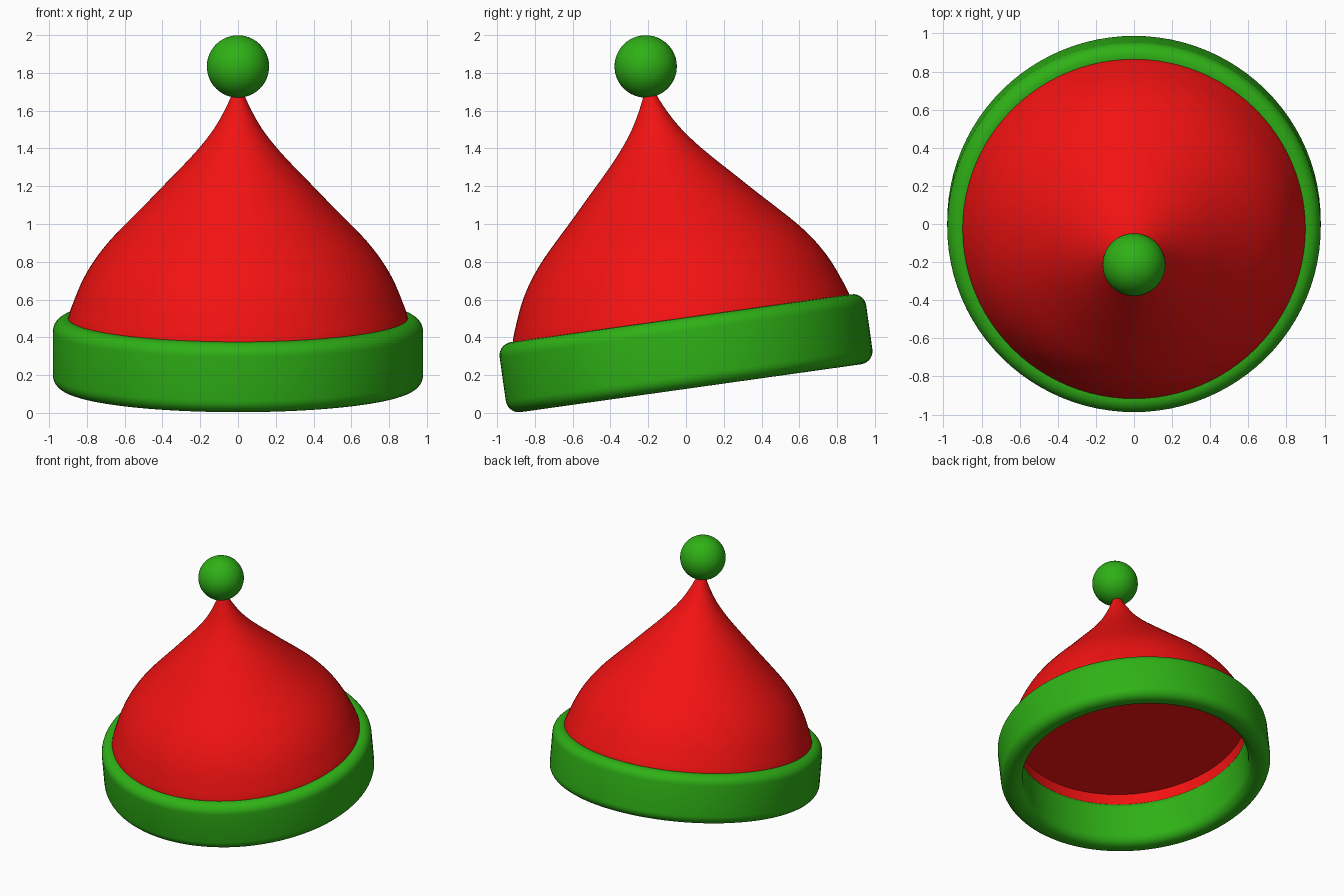
import bpy, bmesh, math
from mathutils import Matrix, Vector

if "Cube" in bpy.data.objects:
    bpy.data.objects.remove(bpy.data.objects["Cube"])

# Everything is turned about one axis that leans 8 degrees forward
TILT = Matrix.Translation((0, 0, 0.316)) @ Matrix.Rotation(math.radians(8), 4, 'X')


def material(name, rgb):
    m = bpy.data.materials.new(name)
    m.diffuse_color = (*rgb, 1)
    m.use_nodes = True
    m.node_tree.nodes["Principled BSDF"].inputs["Base Color"].default_value = m.diffuse_color
    return m


red = material("red_felt", (0.9, 0.006, 0.006))
green = material("green_trim", (0.028, 0.44, 0.008))


def finish(name, bm, mat):
    bmesh.ops.recalc_face_normals(bm, faces=bm.faces)
    bm.transform(TILT)
    me = bpy.data.meshes.new(name)
    bm.to_mesh(me)
    bm.free()
    me.materials.append(mat)
    ob = bpy.data.objects.new(name, me)
    bpy.context.collection.objects.link(ob)
    bpy.ops.object.select_all(action='DESELECT')
    ob.select_set(True)
    bpy.context.view_layer.objects.active = ob
    bpy.ops.object.shade_smooth_by_angle(angle=math.radians(35))
    return ob


def lathe(name, profile, mat, closed=False, steps=96):
    bm = bmesh.new()
    vs = [bm.verts.new((r, 0, z)) for r, z in profile]
    pairs = list(zip(vs, vs[1:])) + ([(vs[-1], vs[0])] if closed else [])
    edges = [bm.edges.new(p) for p in pairs]
    bmesh.ops.spin(bm, geom=vs + edges, cent=(0, 0, 0), axis=(0, 0, 1),
                   angle=math.tau, steps=steps, use_duplicate=False)
    bmesh.ops.remove_doubles(bm, verts=bm.verts, dist=1e-5)
    return finish(name, bm, mat)


def smooth_curve(pts, n=4):
    # Catmull-Rom curve through the profile points
    p = [Vector(q) for q in pts]
    p = [2 * p[0] - p[1]] + p + [2 * p[-1] - p[-2]]
    out = []
    for a, b, c, d in zip(p, p[1:], p[2:], p[3:]):
        for i in range(n):
            t = i / n
            out.append(0.5 * (2 * b + (c - a) * t + (2 * a - 5 * b + 4 * c - d) * t**2
                              + (3 * b - a - 3 * c + d) * t**3))
    return [tuple(v) for v in out + [p[-2]]]


# Rounded brim band
r0, r1, h, f = 0.82, 0.98, 0.187, 0.07
band = []
for cx, cz, start in ((r1 - f, h - f, 0), (r0 + f, h - f, 90),
                      (r0 + f, f - h, 180), (r1 - f, f - h, 270)):
    for i in range(8):
        a = math.radians(start + 90 * i / 7)
        band.append((cx + f * math.cos(a), cz + f * math.sin(a)))
lathe("brim_band", band, green, closed=True)

# Bell-shaped crown, with a shallow recess closed by a flat ceiling underneath
outer = smooth_curve([(0.91, 0.08), (0.9, 0.185), (0.865, 0.286), (0.822, 0.387),
                      (0.763, 0.488), (0.685, 0.589), (0.59, 0.69), (0.492, 0.79),
                      (0.395, 0.892), (0.298, 0.993), (0.207, 1.094),
                      (0.13, 1.195), (0.072, 1.296), (0.035, 1.377), (0.02, 1.42)])
lathe("crown", [(0, 0.25), (0.835, 0.25), (0.835, 0.08)] + outer + [(0, 1.42)], red)

# Bobble on the tip
bm = bmesh.new()
bmesh.ops.create_uvsphere(bm, u_segments=48, v_segments=24, radius=0.165,
                          matrix=Matrix.Translation((0, 0, 1.533)))
finish("bobble", bm, green)
